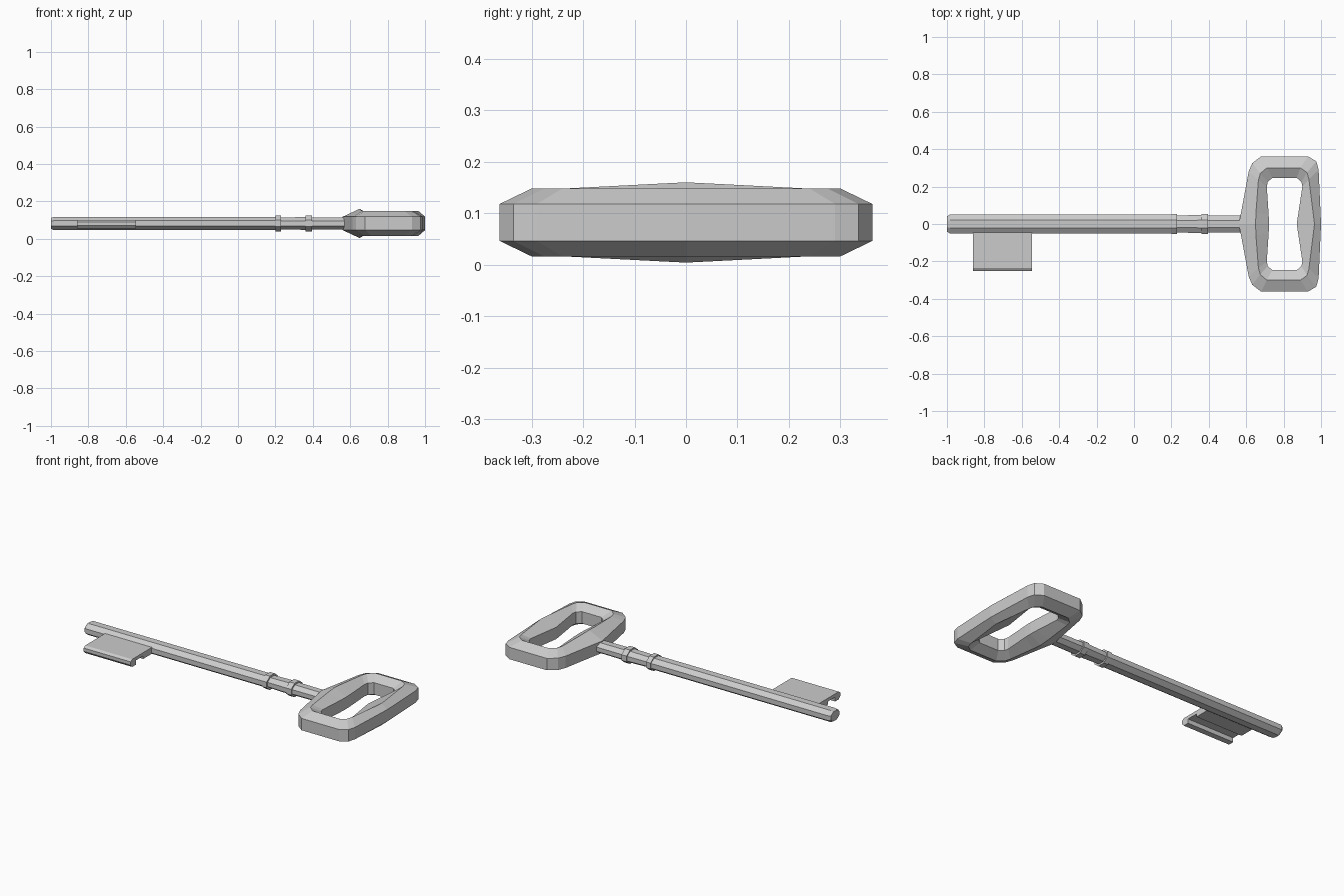
import bpy, bmesh, math

if "Cube" in bpy.data.objects:
    bpy.data.objects.remove(bpy.data.objects["Cube"])

ZC = 0.082  # mid height of the key


def make_object(name, bm):
    bmesh.ops.recalc_face_normals(bm, faces=bm.faces)
    mesh = bpy.data.meshes.new(name)
    bm.to_mesh(mesh)
    bm.free()
    obj = bpy.data.objects.new(name, mesh)
    bpy.context.collection.objects.link(obj)
    return obj


def bridge(bm, a, b):
    n = len(a)
    for i in range(n):
        j = (i + 1) % n
        bm.faces.new((a[i], a[j], b[j], b[i]))


def mirrored(half):
    """Close a half outline (y >= 0, ends on y = 0) by mirroring it over y."""
    return half + [(x, -y, z) for x, y, z in half[-2:0:-1]]


# Shaft: flattened octagon swept along x, with two collars and a thinner neck
stations = [(-1.0, 0.82), (-0.985, 1.0), (0.20, 1.0), (0.20, 1.2), (0.23, 1.2),
            (0.23, 0.9), (0.36, 0.98), (0.36, 1.2), (0.395, 1.2), (0.395, 0.92),
            (0.62, 0.88)]
bm = bmesh.new()
rings = []
for x, s in stations:
    ring = []
    for k in range(8):
        a = math.radians(22.5 + 45 * k)
        r = s / math.cos(math.radians(22.5))
        # collars stand out less sideways than vertically
        w = 0.05 * (0.9 if s > 1.1 else 1.0)
        ring.append(bm.verts.new((x, w * r * math.cos(a), ZC + 0.035 * r * math.sin(a))))
    rings.append(ring)
for a, b in zip(rings, rings[1:]):
    bridge(bm, a, b)
bm.faces.new(rings[0])
bm.faces.new(rings[-1])
make_object("shaft", bm)

# Bow: three matching outlines (outer wall, raised ridge, hole), z is half height
W, R = 0.036, 0.066
outer = [(0.56, 0, W), (0.575, 0.075, W), (0.613, 0.28, W), (0.632, 0.325, W),
         (0.68, 0.362, W), (0.93, 0.362, W), (0.975, 0.335, W), (0.987, 0.29, W),
         (1.0, 0, W)]
ridge = [(0.65, 0, 0.078), (0.652, 0.06, 0.075), (0.665, 0.235, R), (0.675, 0.27, R),
         (0.71, 0.30, R), (0.89, 0.30, R), (0.925, 0.275, R), (0.935, 0.24, R),
         (0.965, 0, R)]
hole = [(0.722, 0, W), (0.72, 0.05, W), (0.71, 0.20, W), (0.715, 0.225, W),
        (0.74, 0.247, W), (0.87, 0.247, W), (0.895, 0.225, W), (0.90, 0.20, W),
        (0.87, 0, W)]
bm = bmesh.new()


def loop(half, side):
    return [bm.verts.new((x, y, ZC + side * z)) for x, y, z in mirrored(half)]


loops = [loop(outer, 1), loop(ridge, 1), loop(hole, 1),
         loop(hole, -1), loop(ridge, -1), loop(outer, -1)]
for i in range(6):
    bridge(bm, loops[i], loops[(i + 1) % 6])
make_object("bow", bm)

# Bit: grooved profile in y/z extruded along x
profile = [(-0.02, 0.10), (-0.235, 0.10), (-0.25, 0.09), (-0.25, 0.07), (-0.235, 0.054),
           (-0.20, 0.054), (-0.20, 0.08), (-0.13, 0.08), (-0.13, 0.062), (-0.02, 0.062)]
bm = bmesh.new()
ends = [[bm.verts.new((x, y, z)) for y, z in profile] for x in (-0.86, -0.545)]
bridge(bm, *ends)
for e in ends:
    bm.faces.new(e)
make_object("bit", bm)
